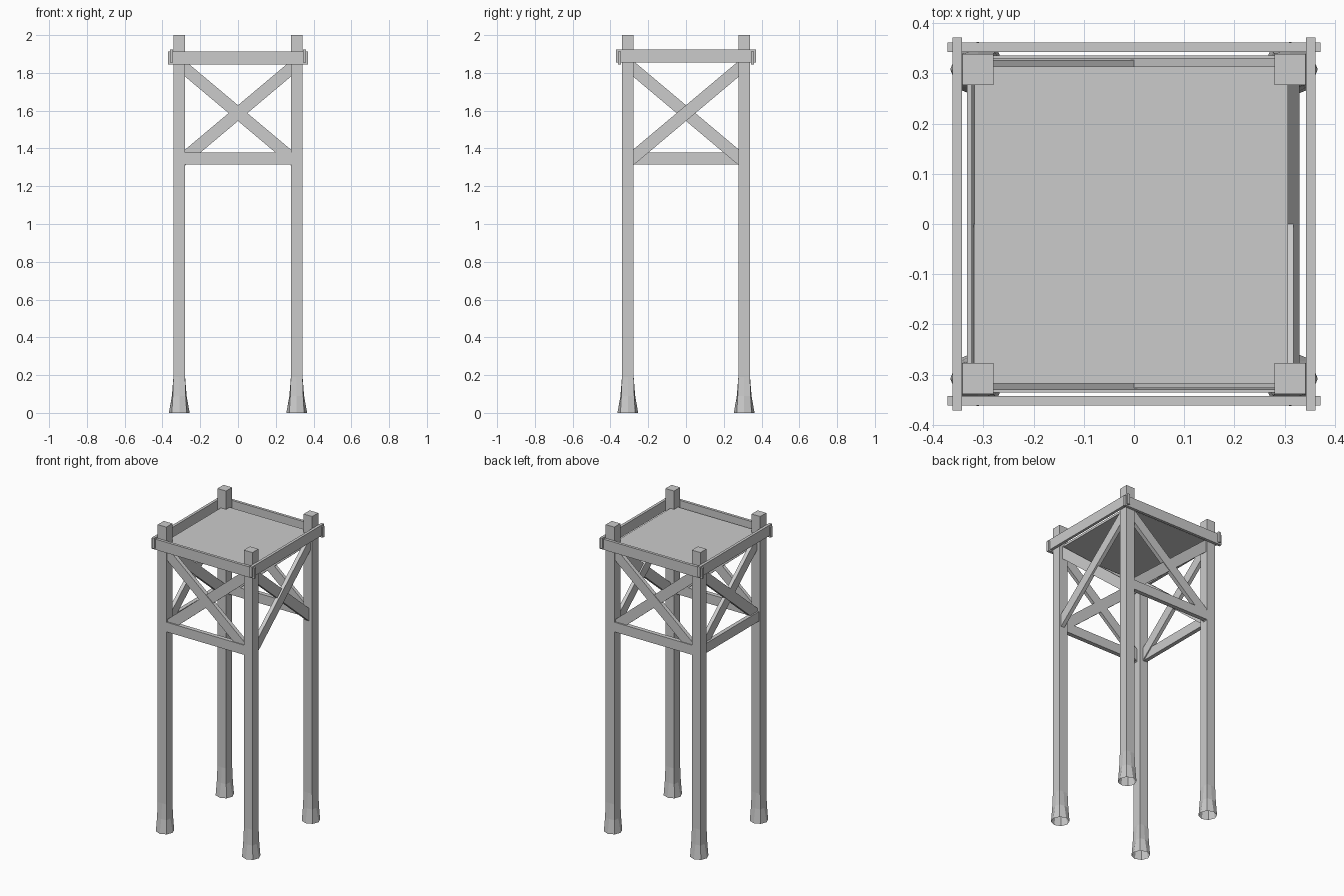
import bpy, bmesh, math
from mathutils import Matrix

cube = bpy.data.objects.get("Cube")
if cube:
    bpy.data.objects.remove(cube, do_unlink=True)

grey = bpy.data.materials.new("plain_grey")
grey.use_nodes = True
colour = (0.6, 0.6, 0.6, 1)
grey.diffuse_color = colour
grey.node_tree.nodes["Principled BSDF"].inputs["Base Color"].default_value = colour

POST_X, POST_Y, HALF = 0.311, 0.308, 0.031
BRACE_Z, BRACE_SLOPE = 1.587, 0.84


def finish(name, bm):
    bmesh.ops.recalc_face_normals(bm, faces=bm.faces)
    mesh = bpy.data.meshes.new(name)
    bm.to_mesh(mesh)
    bm.free()
    mesh.materials.append(grey)
    obj = bpy.data.objects.new(name, mesh)
    bpy.context.collection.objects.link(obj)
    return obj


def box(name, x, y, z):
    """Box spanning the given (low, high) ranges."""
    bm = bmesh.new()
    bmesh.ops.create_cube(bm, size=1)
    for v in bm.verts:
        v.co = [r[0] if c < 0 else r[1] for c, r in zip(v.co, (x, y, z))]
    return finish(name, bm)


def brace(name, axis, depth, rise):
    """Diagonal plank cut off upright at the posts, spanning along one axis."""
    reach = (POST_X if axis == "x" else POST_Y) - HALF + 0.004
    half_h = 0.032 * math.hypot(1, BRACE_SLOPE)
    bm = bmesh.new()
    bmesh.ops.create_cube(bm, size=2)
    for v in bm.verts:
        along = v.co.x * reach
        across = depth[0] if v.co.y < 0 else depth[1]
        z = BRACE_Z + rise * BRACE_SLOPE * along + v.co.z * half_h
        v.co = (along, across, z) if axis == "x" else (across, along, z)
    return finish(name, bm)


def post(name, cx, cy):
    """Square post flaring into an eight-sided open foot."""
    bm = bmesh.new()
    # height, side midpoint offset, corner offset
    profile = [(0, 0.055, 0.039), (0.09, 0.039, 0.034),
               (0.19, HALF, HALF), (2.0, HALF, HALF)]
    rings = []
    for z, mid, corner in profile:
        ring = []
        for i in range(8):
            a = i * math.pi / 4
            r = corner * math.sqrt(2) if i % 2 else mid
            ring.append(bm.verts.new((cx + r * math.cos(a), cy + r * math.sin(a), z)))
        rings.append(ring)
    for low, high in zip(rings, rings[1:]):
        for i in range(8):
            j = (i + 1) % 8
            bm.faces.new((low[i], low[j], high[j], high[i]))
    bm.faces.new(rings[-1])
    return finish(name, bm)


# Four corner posts
for sx, side in ((1, "left"), (-1, "right")):
    for sy, end in ((-1, "front"), (1, "back")):
        post(f"{end}_{side}_post", sx * POST_X, sy * POST_Y)

# Platform deck
box("platform", (-0.318, 0.307), (-0.318, 0.314), (1.865, 1.88))

# Top rails, side pair set slightly higher
for s, end, side in ((-1, "front", "right"), (1, "back", "left")):
    span = sorted((s * 0.343, s * 0.361))
    box(f"{end}_rail", (-0.371, 0.371), span, (1.844, 1.913))
    box(f"{side}_rail", span, (-0.371, 0.371), (1.854, 1.923))

# Lower beams on three sides, the left side stays open
low_z = (1.315, 1.378)
box("front_beam", (-POST_X, POST_X), (-0.336, -0.308), low_z)
box("back_beam", (-POST_X, POST_X), (0.308, 0.336), low_z)
box("right_beam", (-0.333, -0.307), (-POST_Y, POST_Y), low_z)

# Crossed braces on every side
for end, s in (("front", -1), ("back", 1)):
    for rise, tag in ((1, "a"), (-1, "b")):
        outer = 0.331 if rise * s > 0 else 0.327
        brace(f"{end}_brace_{tag}", "x", sorted((s * 0.305, s * outer)), rise)
brace("left_brace_a", "y", (0.305, 0.33), 1)
brace("left_brace_b", "y", (0.295, 0.318), -1)
brace("right_brace_a", "y", (-0.324, -0.3), 1)
brace("right_brace_b", "y", (-0.32, -0.296), -1)
